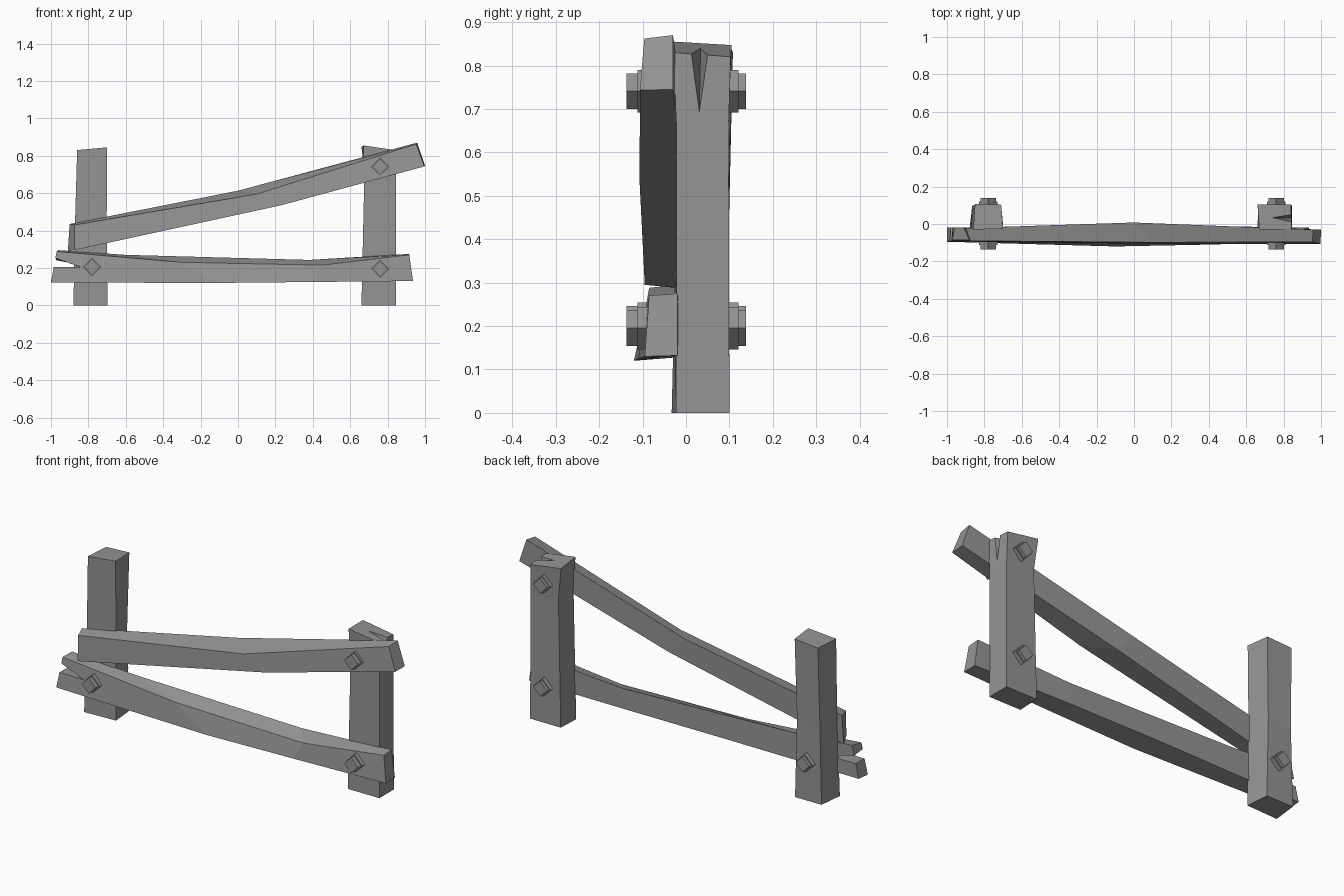
import bpy, bmesh
from math import pi, cos, sin

if "Cube" in bpy.data.objects:
    bpy.data.objects.remove(bpy.data.objects["Cube"])

# Dark weathered grey shared by all parts
grey = bpy.data.materials.new("dark_grey")
grey.diffuse_color = (.3, .3, .3, 1)
grey.use_nodes = True
grey.node_tree.nodes["Principled BSDF"].inputs["Base Color"].default_value = grey.diffuse_color


def finish(name, bm):
    bmesh.ops.recalc_face_normals(bm, faces=bm.faces)
    mesh = bpy.data.meshes.new(name)
    bm.to_mesh(mesh)
    bm.free()
    mesh.materials.append(grey)
    obj = bpy.data.objects.new(name, mesh)
    bpy.context.collection.objects.link(obj)
    return obj


def loft(name, rings):
    """Skin matching rings of points and cap both ends."""
    bm = bmesh.new()
    vs = [[bm.verts.new(p) for p in ring] for ring in rings]
    n = len(vs[0])
    for a, b in zip(vs, vs[1:]):
        for i in range(n):
            j = (i + 1) % n
            bm.faces.new((a[i], a[j], b[j], b[i]))
    bm.faces.new(vs[0])
    bm.faces.new(vs[-1])
    return finish(name, bm)


def carve(obj, points):
    """Cut the convex hull of the points out of the object."""
    bm = bmesh.new()
    for p in points:
        bm.verts.new(p)
    bmesh.ops.convex_hull(bm, input=bm.verts)
    cutter = finish("crack_cutter", bm)
    cutter.hide_render = True
    mod = obj.modifiers.new("crack", 'BOOLEAN')
    mod.operation = 'DIFFERENCE'
    mod.solver = 'EXACT'
    mod.object = cutter
    bpy.context.view_layer.objects.active = obj
    bpy.ops.object.modifier_apply(modifier=mod.name)
    bpy.data.objects.remove(cutter)


def bolt(name, x, z):
    """Square bolt on its corner: head and washer in front, washer and nut behind."""
    steps = [(-.137, .041), (-.112, .041), (-.112, .049), (-.085, .049),
             (-.085, .03), (.09, .03), (.09, .049), (.121, .049),
             (.121, .041), (.138, .041)]
    loft(name, [[(x + r * cos(k * pi / 2), y, z + r * sin(k * pi / 2))
                 for k in range(4)] for y, r in steps])


# Posts: front left, front right, back right, back left
loft("left_post", [
    [(-.88, -.033, 0), (-.698, -.025, 0), (-.71, .10, 0), (-.865, .10, 0)],
    [(-.872, -.022, .42), (-.702, -.022, .45), (-.72, .098, .42), (-.855, .098, .4)],
    [(-.86, -.03, .83), (-.70, -.025, .845), (-.71, .103, .84), (-.85, .108, .83)]])

right_post = loft("right_post", [
    [(.66, -.022, 0), (.845, -.022, 0), (.845, .10, 0), (.665, .10, 0)],
    [(.675, -.022, .67), (.845, -.022, .66), (.843, .098, .66), (.68, .098, .68)],
    [(.67, -.03, .855), (.842, -.03, .83), (.84, .103, .82), (.66, .105, .847)]])
carve(right_post, [(.70, .035, .9), (.86, .03, .67), (.86, -.002, .9), (.86, .065, .9)])

# Rails: top back, top front, bottom front, bottom back
loft("upper_rail", [
    [(-.90, -.022, .435), (-.875, -.09, .43), (-.875, -.095, .295), (-.91, -.022, .288)],
    [(0, .008, .613), (.10, -.098, .595), (.23, -.107, .535), (.10, .002, .515)],
    [(.958, -.03, .87), (.953, -.096, .862), (.997, -.106, .743), (1, -.03, .745)]])

lower_rail = loft("lower_rail", [
    [(-.96, -.02, .295), (-.97, -.085, .288), (-1, -.095, .122), (-1, -.02, .128)],
    [(-.60, -.02, .27), (-.30, -.095, .23), (-.10, -.12, .12), (-.20, -.012, .135)],
    [(.38, -.01, .243), (.45, -.095, .215), (.40, -.11, .125), (.35, -.012, .135)],
    [(.915, -.02, .275), (.915, -.085, .27), (.935, -.095, .13), (.935, -.02, .132)]])
carve(lower_rail, [(-.84, -.15, .205), (-.84, .05, .203),
                   (-1.05, -.15, .28), (-1.05, .05, .245),
                   (-1.05, -.15, .205), (-1.05, .05, .205)])

# Bolts
bolt("lower_left_bolt", -.78, .205)
bolt("lower_right_bolt", .76, .195)
bolt("upper_right_bolt", .76, .741)
